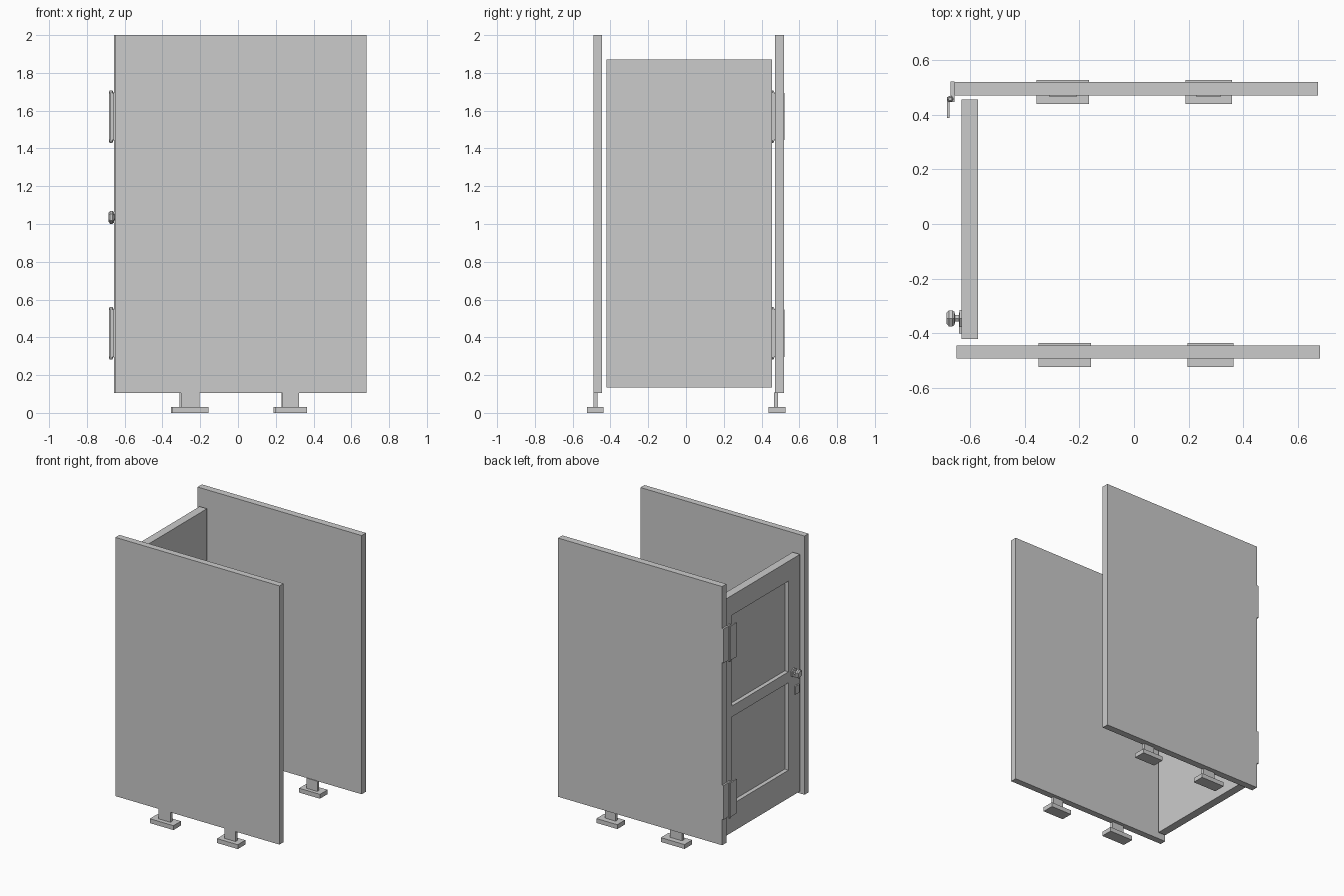
import bpy, bmesh, math
from mathutils import Matrix, Vector

if "Cube" in bpy.data.objects:
    bpy.data.objects.remove(bpy.data.objects["Cube"])


def finish(name, bm):
    bmesh.ops.recalc_face_normals(bm, faces=bm.faces[:])
    me = bpy.data.meshes.new(name)
    bm.to_mesh(me)
    bm.free()
    ob = bpy.data.objects.new(name, me)
    bpy.context.collection.objects.link(ob)
    return ob


def box_bm(x0, x1, y0, y1, z0, z1):
    bm = bmesh.new()
    m = Matrix.Translation(((x0 + x1) / 2, (y0 + y1) / 2, (z0 + z1) / 2)) \
        @ Matrix.Diagonal((x1 - x0, y1 - y0, z1 - z0, 1))
    bmesh.ops.create_cube(bm, size=1, matrix=m)
    return bm


def box(name, *b):
    return finish(name, box_bm(*b))


def lathe(name, profile, origin, axis, sides=6):
    """Turned part: profile of (radius, distance along axis)."""
    bm = bmesh.new()
    rings = []
    for r, h in profile:
        ring = []
        for i in range(sides):
            a = 2 * math.pi * i / sides
            c, s = r * math.cos(a), r * math.sin(a)
            p = (c, s, h) if axis == 'Z' else (-h, s, c)
            ring.append(bm.verts.new(Vector(origin) + Vector(p)))
        rings.append(ring)
    for a, b in zip(rings, rings[1:]):
        for i in range(sides):
            j = (i + 1) % sides
            bm.faces.new((a[i], a[j], b[j], b[i]))
    bm.faces.new(rings[0])
    bm.faces.new(rings[-1])
    return finish(name, bm)


# Side walls with their feet; the back wall sits slightly further left
for side, dx, wall, foot, post in (
        ("front", 0.0, (-0.491, -0.444), (-0.523, -0.436), (-0.491, -0.469)),
        ("back", -0.007, (0.470, 0.520), (0.438, 0.526), (0.465, 0.487))):
    box(side + "_wall", -0.65 + dx, 0.68 + dx, *wall, 0.105, 2.0)
    for end, x, foot_w, post_w in (("left", -0.253, 0.192, 0.098),
                                   ("right", 0.280, 0.169, 0.088)):
        x += dx
        box(f"{side}_{end}_foot", x - foot_w / 2, x + foot_w / 2, *foot, 0, 0.032)
        box(f"{side}_{end}_post", x - post_w / 2, x + post_w / 2, *post, 0.03, 0.107)

# Door with two recessed panels on the outer face
panel_y = (-0.287, 0.367)
panel_z = ((0.34, 0.98), (1.06, 1.725))
bm = box_bm(-0.63, -0.57, -0.42, 0.455, 0.135, 1.87)
cuts = [((0, y, 0), (0, 1, 0)) for y in panel_y]
cuts += [((0, 0, z), (0, 0, 1)) for pair in panel_z for z in pair]
for co, no in cuts:
    bmesh.ops.bisect_plane(bm, geom=bm.verts[:] + bm.edges[:] + bm.faces[:],
                           plane_co=co, plane_no=no)
bm.normal_update()
panels = []
for f in bm.faces:
    c = f.calc_center_median()
    if c.x < -0.629 and panel_y[0] < c.y < panel_y[1] \
            and any(a < c.z < b for a, b in panel_z):
        panels.append(f)
new = bmesh.ops.extrude_discrete_faces(bm, faces=panels)["faces"]
for f in new:
    bmesh.ops.translate(bm, verts=f.verts[:], vec=(0.03, 0, 0))
finish("door", bm)

# Hinges: wall leaf, door leaf and a barrel
for label, z0 in (("lower", 0.297), ("upper", 1.444)):
    z1 = z0 + 0.25
    box(label + "_hinge_wall_leaf", -0.671, -0.657, 0.447, 0.522, z0, z1)
    box(label + "_hinge_door_leaf", -0.684, -0.674, 0.388, 0.464, z0, z1)
    lathe(label + "_hinge_barrel",
          [(0.007, -0.014), (0.012, -0.004), (0.012, 0.254), (0.007, 0.264)],
          (-0.672, 0.457, z0), 'Z')

# Knob with neck and rose, and the lock plate below
lathe("door_knob",
      [(0.036, 0), (0.036, 0.008), (0.014, 0.010), (0.014, 0.024),
       (0.028, 0.027), (0.034, 0.034), (0.034, 0.047), (0.024, 0.055)],
      (-0.63, -0.345, 1.035), 'X')
box("lock_plate", -0.64, -0.629, -0.40, -0.355, 0.87, 0.93)
